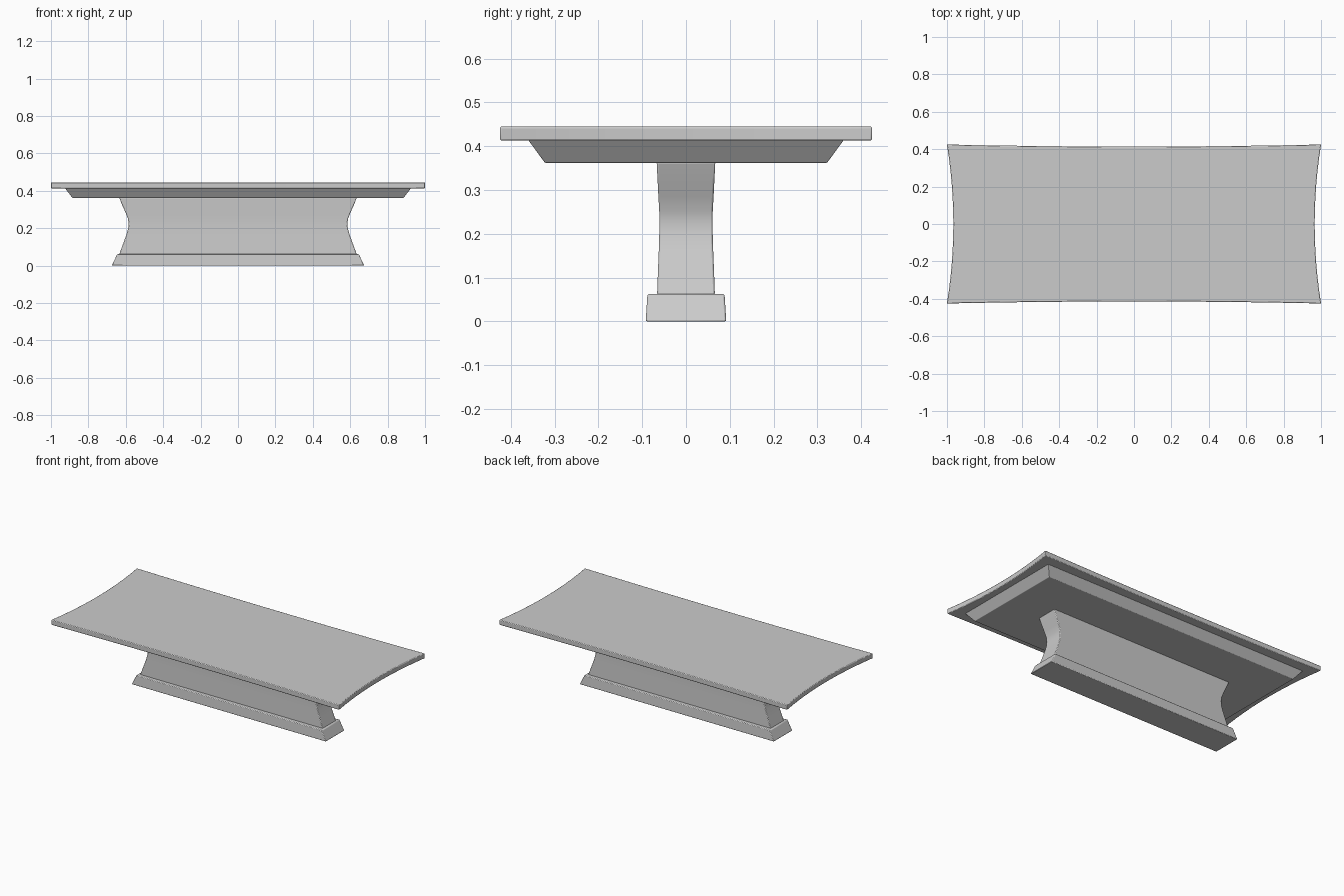
import bpy, bmesh, math

cube = bpy.data.objects.get("Cube")
if cube:
    bpy.data.objects.remove(cube, do_unlink=True)

stone = bpy.data.materials.new("light_grey")
stone.use_nodes = True
grey = (0.6, 0.6, 0.6, 1)
stone.diffuse_color = grey
stone.node_tree.nodes["Principled BSDF"].inputs["Base Color"].default_value = grey


def outline(hx, hy, dip_x=0, dip_y=0, steps=1):
    """Rectangle outline whose sides bow inwards by dip_x and dip_y."""
    pts = []
    for i in range(steps):
        t = -1 + 2 * i / steps
        pts.append((t * hx, -hy + dip_y * (1 - t * t)))
    for i in range(steps):
        t = -1 + 2 * i / steps
        pts.append((hx - dip_x * (1 - t * t), t * hy))
    return pts + [(-x, -y) for x, y in pts]


def loft(name, layers, bevel):
    """Skin a stack of (outline, height) layers and round the edges a little."""
    bm = bmesh.new()
    rings = [[bm.verts.new((x, y, z)) for x, y in pts] for pts, z in layers]
    for low, high in zip(rings, rings[1:]):
        n = len(low)
        for i in range(n):
            j = (i + 1) % n
            bm.faces.new((low[i], low[j], high[j], high[i]))
    bm.faces.new(rings[0][::-1])
    bm.faces.new(rings[-1])
    mesh = bpy.data.meshes.new(name)
    bm.to_mesh(mesh)
    bm.free()
    mesh.materials.append(stone)
    obj = bpy.data.objects.new(name, mesh)
    bpy.context.collection.objects.link(obj)
    mod = obj.modifiers.new("soft_edges", "BEVEL")
    mod.width = bevel
    mod.segments = 2
    mod.limit_method = "ANGLE"
    mod.angle_limit = math.radians(35)
    bpy.ops.object.select_all(action="DESELECT")
    obj.select_set(True)
    bpy.context.view_layer.objects.active = obj
    bpy.ops.object.shade_smooth_by_angle(angle=math.radians(30))
    return obj


# Table top with inward bowed sides
slab = outline(1.0, 0.425, 0.034, 0.011, 12)
loft("table_top", [(slab, 0.413), (slab, 0.445)], 0.004)

# Chamfered frame below the top
loft("under_frame", [(outline(0.885, 0.322), 0.362),
                     (outline(0.925, 0.36), 0.414)], 0.002)

# Waisted pedestal
waist = [(0.635, 0.066, 0.06), (0.615, 0.064, 0.115), (0.597, 0.062, 0.165),
         (0.587, 0.061, 0.2), (0.585, 0.061, 0.225), (0.588, 0.061, 0.25),
         (0.602, 0.063, 0.285), (0.62, 0.065, 0.325), (0.635, 0.067, 0.364)]
loft("pedestal", [(outline(hx, hy), z) for hx, hy, z in waist], 0.004)

# Flared foot
loft("foot", [(outline(0.675, 0.092), 0), (outline(0.645, 0.088), 0.063)], 0.004)
